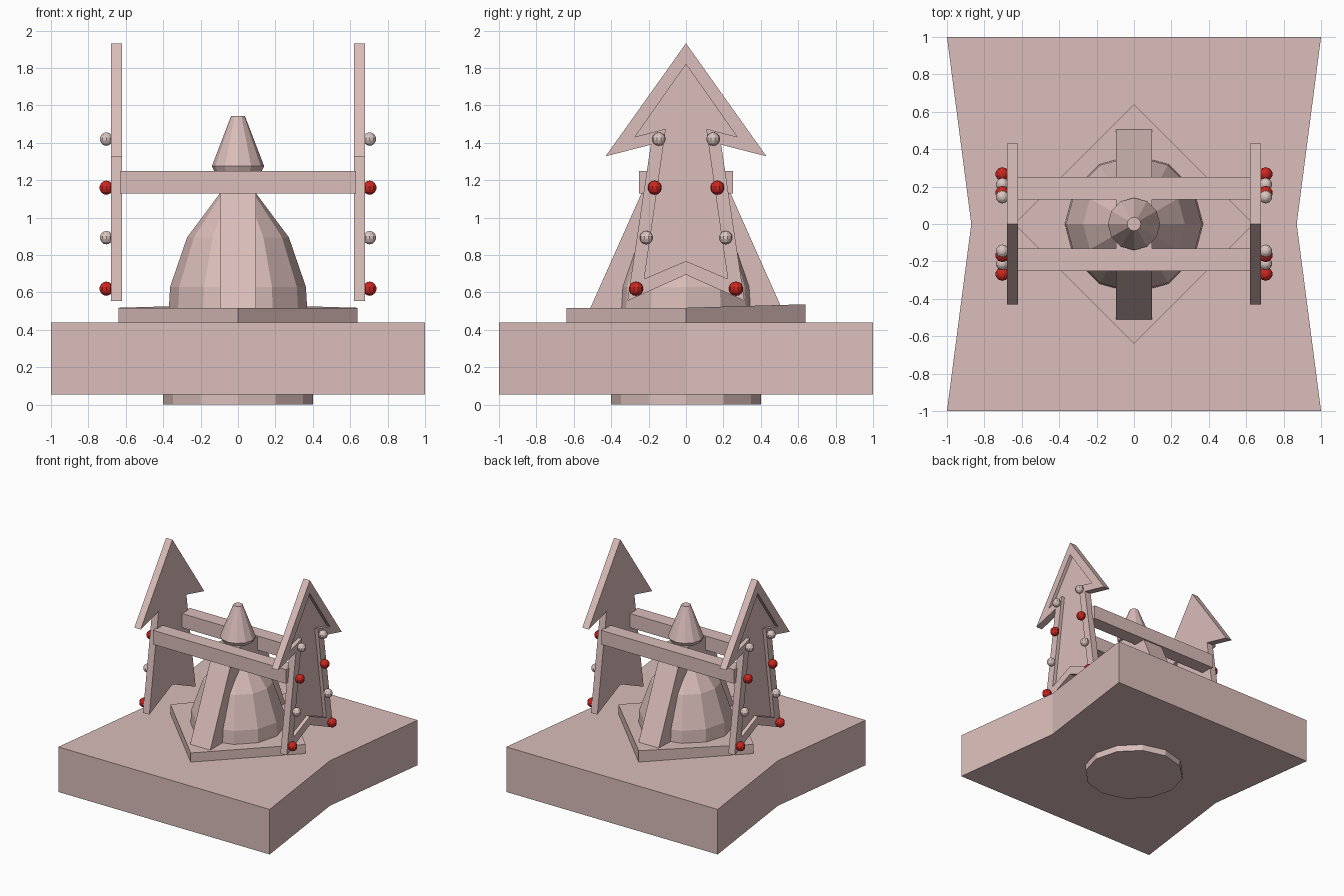
import bpy, bmesh, math

if "Cube" in bpy.data.objects:
    bpy.data.objects.remove(bpy.data.objects["Cube"])


def material(name, rgb):
    m = bpy.data.materials.new(name)
    m.diffuse_color = (*rgb, 1)
    m.use_nodes = True
    m.node_tree.nodes["Principled BSDF"].inputs["Base Color"].default_value = m.diffuse_color
    return m


STONE = material("pink stone", (0.70, 0.51, 0.49))
PALE = material("pale bead", (0.70, 0.56, 0.53))
RED = material("red bead", (0.60, 0.02, 0.015))


def finish(name, bm, mat):
    bmesh.ops.recalc_face_normals(bm, faces=bm.faces)
    me = bpy.data.meshes.new(name)
    bm.to_mesh(me)
    bm.free()
    me.materials.append(mat)
    ob = bpy.data.objects.new(name, me)
    bpy.context.collection.objects.link(ob)
    return ob


def loft(name, rings, mat=STONE):
    """Closed solid through rings holding the same number of points."""
    bm = bmesh.new()
    vs = [[bm.verts.new(p) for p in r] for r in rings]
    n = len(vs[0])
    for a, b in zip(vs, vs[1:]):
        for i in range(n):
            j = (i + 1) % n
            bm.faces.new((a[i], a[j], b[j], b[i]))
    bm.faces.new(vs[0])
    bm.faces.new(vs[-1])
    return finish(name, bm, mat)


def prism(name, outline, z0, z1):
    return loft(name, [[(x, y, z) for x, y in outline] for z in (z0, z1)])


def lathe(name, profile, sides=12):
    ang = [2 * math.pi * i / sides for i in range(sides)]
    return loft(name, [[(r * math.cos(a), r * math.sin(a), z) for a in ang]
                       for r, z in profile])


# Base and foot
lathe("foot", [(0.40, 0), (0.40, 0.06)])
prism("base_slab", [(-1, -1), (1, -1), (0.87, 0), (1, 1), (-1, 1), (-0.87, 0)], 0.055, 0.44)

# Diamond plinth, its back corner slightly raised
diamond = [(0.64, 0), (0, 0.64), (-0.64, 0), (0, -0.64)]
plinth = prism("diamond_plinth", diamond, 0.435, 0.518)
for v in plinth.data.vertices:
    if v.co.y > 0.5 and v.co.z > 0.5:
        v.co.z = 0.537

# Bell-shaped body and cone cap
lathe("bell_body", [(0.37, 0.51), (0.363, 0.63), (0.272, 0.895), (0.096, 1.13), (0.07, 1.24)])
lathe("cone_cap", [(0.125, 1.245), (0.14, 1.275), (0.037, 1.543)])

# Sloping buttress running through the body front to back
loft("buttress", [[(x, -0.512, 0.515), (x, 0.512, 0.515), (x, 0.187, 1.245), (x, -0.187, 1.245)]
                  for x in (-0.095, 0.095)])

# Cross beams
for s, side in ((-1, "front"), (1, "back")):
    y0, y1 = sorted((s * 0.13, s * 0.25))
    prism(side + "_beam", [(-0.63, y0), (0.63, y0), (0.63, y1), (-0.63, y1)], 1.13, 1.25)


# Arrow panels with a recessed outer face, and their beads
def mirrored(half):
    return half + [(-y, z) for y, z in half[-2:0:-1]]


outer = mirrored([(0, 1.932), (0.43, 1.328), (0.188, 1.39), (0.313, 0.555), (0, 0.695)])
inner = mirrored([(0, 1.82), (0.273, 1.432), (0.108, 1.475), (0.223, 0.673), (0, 0.768)])
beads = [(0.145, 1.42, PALE), (0.167, 1.16, RED), (0.212, 0.893, PALE), (0.267, 0.62, RED)]

for s, side in ((-1, "left"), (1, "right")):
    steps = [(outer, 0.62), (outer, 0.68), (inner, 0.68), (inner, 0.65)]
    loft(side + "_arrow_panel", [[(s * x, y, z) for y, z in ring] for ring, x in steps])
    for t in (-1, 1):
        for k, (y, z, mat) in enumerate(beads):
            bm = bmesh.new()
            r = 0.038 if mat is RED else 0.036
            bmesh.ops.create_uvsphere(bm, u_segments=10, v_segments=7, radius=r)
            bmesh.ops.translate(bm, verts=bm.verts, vec=(s * 0.704, t * y, z))
            finish(f"{side}_bead_{k}_{'back' if t > 0 else 'front'}", bm, mat)
